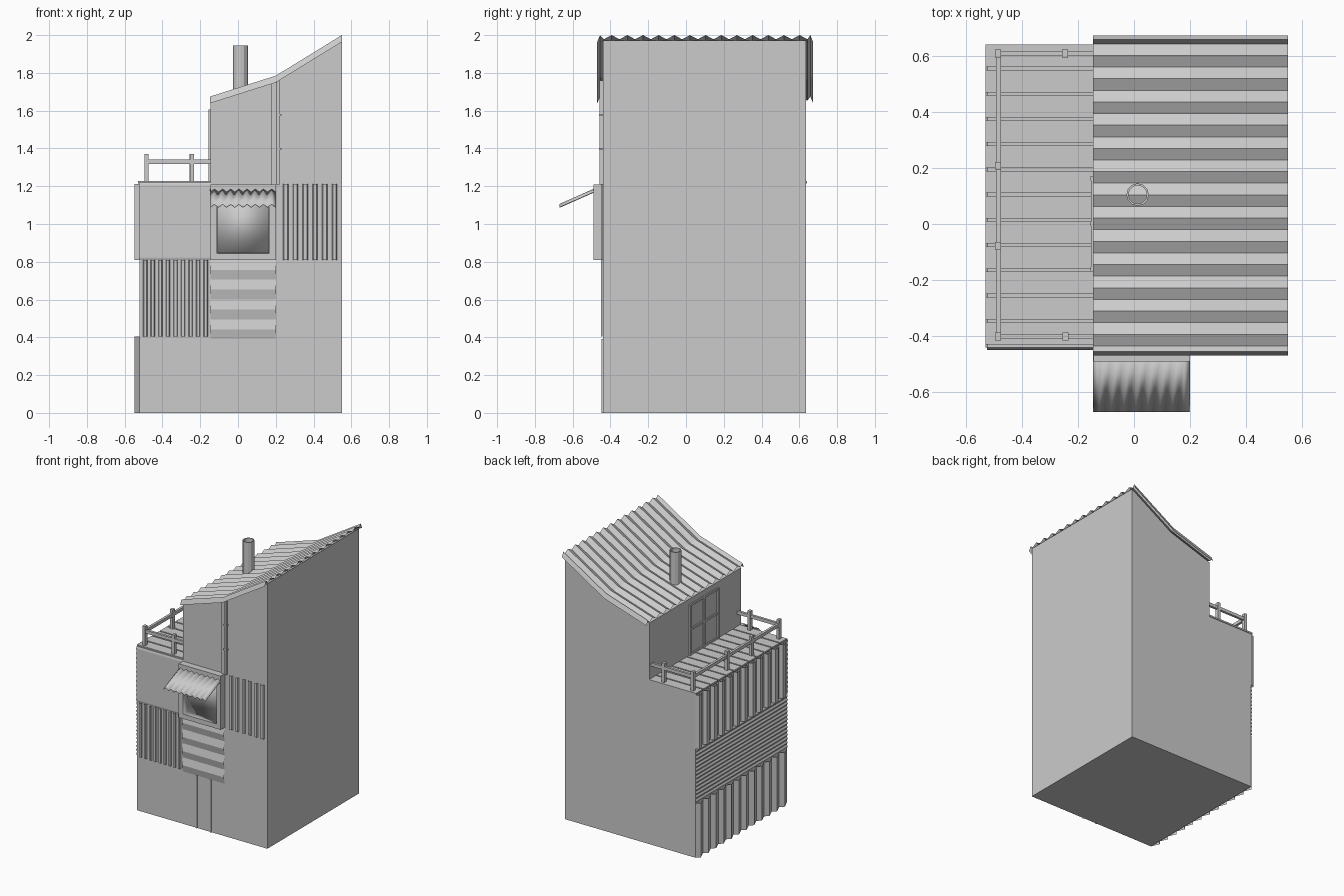
import bpy, math

if "Cube" in bpy.data.objects:
    bpy.data.objects.remove(bpy.data.objects["Cube"])


def mesh(name, verts, faces, smooth=False):
    me = bpy.data.meshes.new(name)
    me.from_pydata(verts, [], faces)
    me.polygons.foreach_set("use_smooth", [smooth] * len(faces))
    me.update()
    ob = bpy.data.objects.new(name, me)
    bpy.context.collection.objects.link(ob)
    return ob


def box(name, x0, x1, y0, y1, z0, z1):
    v = [(x, y, z) for x in (x0, x1) for y in (y0, y1) for z in (z0, z1)]
    f = [(0, 1, 3, 2), (4, 6, 7, 5), (0, 4, 5, 1), (2, 3, 7, 6), (0, 2, 6, 4), (1, 5, 7, 3)]
    return mesh(name, v, f)


def sheet(name, rows, smooth=False):
    """Open surface through equal-length rows of points."""
    n = len(rows[0])
    f = [(r * n + i, r * n + i + 1, (r + 1) * n + i + 1, (r + 1) * n + i)
         for r in range(len(rows) - 1) for i in range(n - 1)]
    return mesh(name, [p for r in rows for p in r], f, smooth)


def waves(a, b, count, shape):
    """Repeat a (fraction, height) shape between a and b."""
    step = (b - a) / count
    pts = [(a + (i + t) * step, h) for i in range(count) for t, h in shape]
    return pts + [(b, shape[0][1])]


def zigzag(h):
    return [(0, 0), (0.5, h)]


def ribs(h):
    return [(0, 0), (0.45, 0), (0.55, h), (0.9, h)]


FRONT, BACK, LEFT = -0.44, 0.635, -0.522

# house body: stepped profile extruded front to back
prof = [(LEFT, 0), (0.55, 0), (0.55, 1.972), (0.2, 1.757), (-0.145, 1.647), (-0.145, 1.218), (LEFT, 1.218)]
n = len(prof)
mesh("house_body", [(x, y, z) for y in (FRONT, BACK) for x, z in prof],
     [tuple(range(n)), tuple(reversed(range(n, 2 * n)))] +
     [(i, i + n, (i + 1) % n + n, (i + 1) % n) for i in range(n)])

# corrugated roof with turned-down edges
p = [(-0.47, -0.036), (-0.455, 0)] + waves(-0.435, 0.643, 13, zigzag(0)[:1] + [(0.0, -0.022), (0.5, 0)])
p = [q for i, q in enumerate(p) if i < 2 or q[1] != 0 or abs((q[0] + 0.435) / 0.0829 % 1 - 0.5) < 0.1]
p[-1:] = [(0.643, -0.022)] if p[-1][1] else [p[-1], (0.643, -0.022)]
p += [(0.658, 0), (0.673, -0.036)]
sheet("roof", [[(x, y, z + h) for y, h in p] for x, z in ((-0.147, 1.675), (0.2, 1.785), (0.55, 2.0))])

# chimney pipe
ring = [2 * math.pi * i / 12 for i in range(13)]
pipe = sheet("chimney", [[(0.013 + 0.04 * math.cos(a), 0.105 + 0.04 * math.sin(a), z) for a in ring]
                         for z in (1.66, 1.945)])
pipe.modifiers.new("wall", 'SOLIDIFY').thickness = 0.007

# left wall cladding in three bands
for name, z0, z1, shape in (("left_lower_cladding", 0, 0.405, [(0, 0), (0.7, 0.027)]),
                            ("left_upper_cladding", 0.81, 1.212, ribs(0.027))):
    pts = waves(FRONT, BACK, 12, shape)
    sheet(name, [[(LEFT - h, y, z) for y, h in pts] for z in (z1, z0)])
pts = waves(0.405, 0.81, 14, zigzag(0.008))
sheet("left_middle_cladding", [[(LEFT - h, y, z) for z, h in pts] for y in (FRONT, BACK)])

# front wall cladding
for name, x0, x1, z0, z1, count in (("front_left_cladding", -0.52, -0.16, 0.405, 0.81, 9),
                                    ("front_right_cladding", 0.215, 0.525, 0.81, 1.212, 6)):
    pts = waves(x0, x1, count, ribs(0.01))
    sheet(name, [[(x, FRONT - 0.001 - h, z) for x, h in pts] for z in (z0, z1)])
pts = waves(0.81, 1.22, 12, zigzag(0.009))
sheet("front_upper_panel", [[(x, FRONT - 0.001 - h, z) for z, h in pts] for x in (-0.145, -0.525)], True)
pts = waves(0.39, 0.81, 4, zigzag(0.012))
sheet("front_louvres", [[(x, FRONT - 0.001 - h, z) for z, h in pts] for x in (0.2, -0.145)])

# window bay: open frame with softly shaded recess
Y = -0.49
box("bay_sill", -0.145, 0.2, Y, FRONT, 0.81, 0.845)
box("bay_head", -0.145, 0.2, Y, FRONT, 1.17, 1.21)
box("bay_left_jamb", -0.145, -0.11, Y, FRONT, 0.845, 1.17)
box("bay_right_jamb", 0.165, 0.2, Y, FRONT, 0.845, 1.17)
v = [(x, y, z) for y, i in ((Y + 0.001, 0.001), (-0.443, 0.003))
     for x, z in ((-0.11 + i, 0.845 + i), (0.165 - i, 0.845 + i), (0.165 - i, 1.17 - i), (-0.11 + i, 1.17 - i))]
mesh("window_recess", v, [(4, 5, 6, 7)] + [(i, i + 4, (i + 1) % 4 + 4, (i + 1) % 4) for i in range(4)], True)

# corrugated awning
pts = waves(-0.147, 0.2, 8, zigzag(0.016))
awning = sheet("awning", [[(x, y, z + h) for x, h in pts] for y, z in ((-0.67, 1.09), (-0.455, 1.185))], True)
awning.modifiers.new("thickness", 'SOLIDIFY').thickness = 0.004

# front door posts
for i, x in enumerate((-0.036, 0.08)):
    box(f"door_post_{i}", x, x + 0.01, FRONT - 0.007, FRONT, 0, 0.39)

# corner board and drain strip with brackets
box("corner_board", 0.175, 0.205, FRONT - 0.01, FRONT, 1.21, 1.75)
box("drain_strip", 0.205, 0.222, FRONT - 0.018, FRONT, 1.21, 1.76)
for i, z in enumerate((1.395, 1.575)):
    box(f"drain_bracket_{i}", 0.2, 0.23, FRONT - 0.021, FRONT, z, z + 0.008)

# deck planks
for i in range(12):
    y = -0.43 + i * 0.09
    box(f"deck_plank_{i}", -0.53, -0.145, y, y + 0.08, 1.215, 1.227)

# railing: posts and rails
for i, (x, y) in enumerate([(-0.485, t) for t in (-0.402, -0.078, 0.208, 0.608)] +
                           [(-0.244, -0.402), (-0.246, 0.608)]):
    box(f"rail_post_{i}", x - 0.011, x + 0.011, y - 0.014, y + 0.014, 1.22, 1.37)
box("left_rail", -0.493, -0.475, -0.415, 0.62, 1.318, 1.342)
for name, y in (("front_rail", -0.402), ("back_rail", 0.608)):
    box(name, -0.49, -0.145, y - 0.009, y + 0.009, 1.318, 1.342)

# deck door: frame, mullion and cross bar on the upper wall
for i, y in enumerate((-0.17, -0.008, 0.155)):
    box(f"deck_door_stile_{i}", -0.155, -0.145, y, y + 0.016, 1.22, 1.605)
for i, z in enumerate((1.225, 1.41, 1.59)):
    box(f"deck_door_bar_{i}", -0.153, -0.145, -0.17, 0.171, z, z + 0.015)
